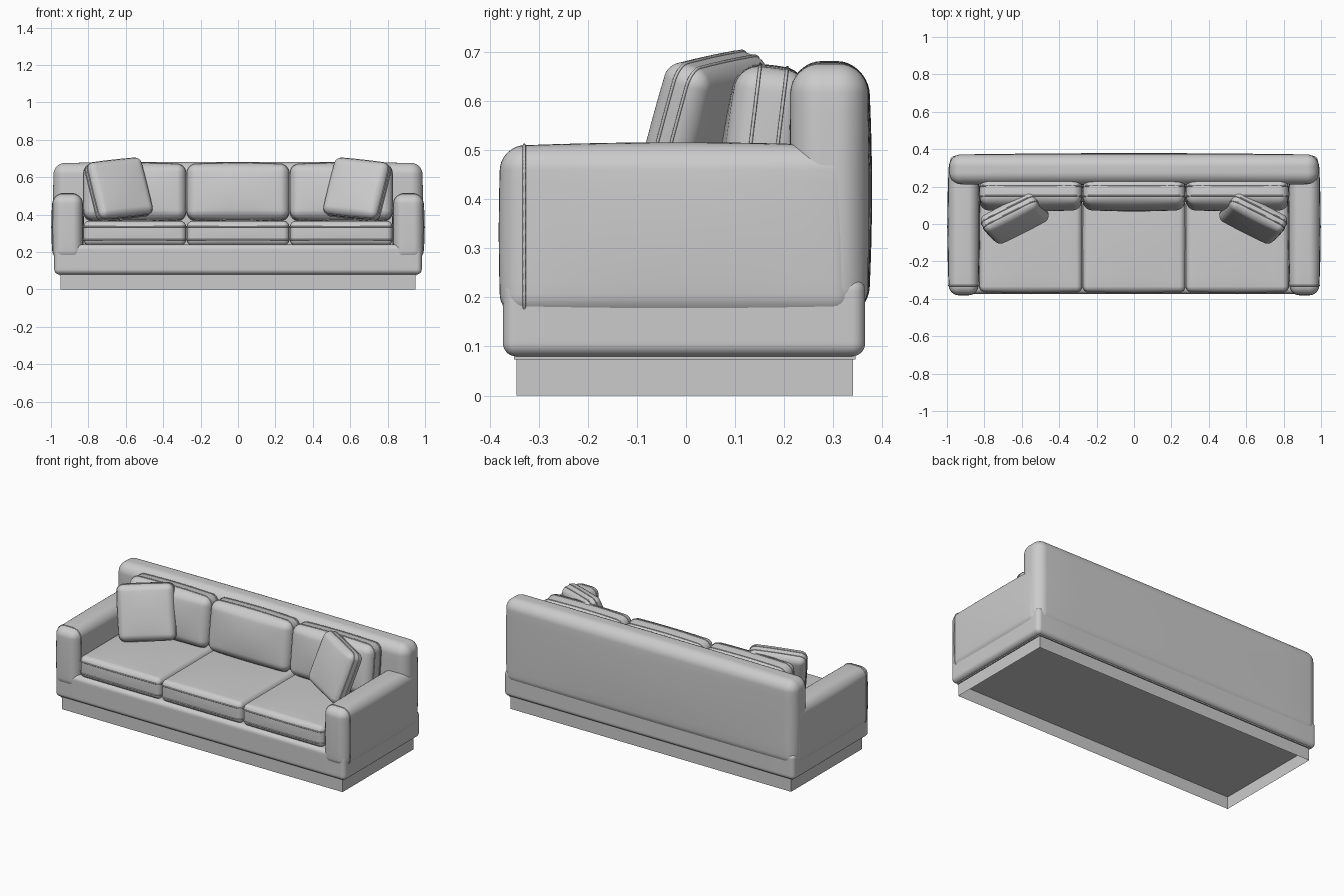
import bpy, bmesh
from math import radians, tan, atan2, pi
from mathutils import Vector, Euler

if "Cube" in bpy.data.objects:
    bpy.data.objects.remove(bpy.data.objects["Cube"])

K = 5   # grid steps from a flat side to the middle of a rounded edge
M = 10  # grid steps across each flat side


def soft_box(name, loc, size, r, bulge=(0, 0, 0), rot=(0, 0, 0), pipe_axis=None, pipe_sides=(-1, 1)):
    """Rounded, slightly puffed box; optional piping ring on the seams across pipe_axis."""
    half = [s / 2 for s in size]
    n = 2 * K + M

    def grid(i, h):
        flat = h - r
        if i < K:
            return -flat - r * tan((K - i) / K * pi / 4)
        if i > K + M:
            return flat + r * tan((i - K - M) / K * pi / 4)
        return -flat + 2 * flat * (i - K) / M

    def shape(p):
        inner = Vector([max(-(h - r), min(h - r, c)) for c, h in zip(p, half)])
        q = inner + (p - inner).normalized() * r
        t = [c / h for c, h in zip(q, half)]
        for a in range(3):
            b, c = (a + 1) % 3, (a + 2) % 3
            q[a] += bulge[a] * t[a] * (1 - t[b] ** 2) * (1 - t[c] ** 2)
        return q

    bm = bmesh.new()
    bmesh.ops.create_cube(bm, size=2)
    bmesh.ops.subdivide_edges(bm, edges=bm.edges[:], cuts=n - 1, use_grid_fill=True)
    rings = {s: [] for s in pipe_sides}
    for v in bm.verts:
        idx = [round((c + 1) / 2 * n) for c in v.co]
        v.co = shape(Vector([grid(i, h) for i, h in zip(idx, half)]))
        if pipe_axis is not None:
            for s in pipe_sides:
                if idx[pipe_axis] == (K if s < 0 else K + M):
                    rings[s].append(v.co.copy())
    bmesh.ops.recalc_face_normals(bm, faces=bm.faces[:])
    mesh = bpy.data.meshes.new(name)
    bm.to_mesh(mesh)
    bm.free()
    mesh.shade_smooth()
    place(name, mesh, loc, rot)

    # piping along the seams
    if pipe_axis is not None:
        a, b = (pipe_axis + 1) % 3, (pipe_axis + 2) % 3
        curve = bpy.data.curves.new(name + "_piping", 'CURVE')
        curve.dimensions = '3D'
        curve.bevel_depth = 0.0035
        curve.bevel_resolution = 1
        for pts in rings.values():
            pts.sort(key=lambda p: atan2(p[b], p[a]))
            sp = curve.splines.new('POLY')
            sp.points.add(len(pts) - 1)
            for pt, p in zip(sp.points, pts):
                pt.co = (*p, 1)
            sp.use_cyclic_u = True
        place(name + "_piping", curve, loc, rot)


def place(name, data, loc, rot=(0, 0, 0)):
    ob = bpy.data.objects.new(name, data)
    ob.location = loc
    ob.rotation_euler = rot
    bpy.context.collection.objects.link(ob)
    return ob


def open_box(name, x, y0, y1, z0, z1):
    """Box without a bottom."""
    bm = bmesh.new()
    bmesh.ops.create_cube(bm, size=1)
    for v in bm.verts:
        v.co = (v.co.x * 2 * x, y1 if v.co.y > 0 else y0, z1 if v.co.z > 0 else z0)
    bottom = [f for f in bm.faces if f.normal.z < -0.5]
    bmesh.ops.delete(bm, geom=bottom, context='FACES_ONLY')
    mesh = bpy.data.meshes.new(name)
    bm.to_mesh(mesh)
    bm.free()
    place(name, mesh, (0, 0, 0))


# hollow plinth with a thin lip under the base
open_box("plinth", 0.95, -0.345, 0.34, 0, 0.074)
open_box("plinth_lip", 0.954, -0.35, 0.345, 0.073, 0.082)

# upholstered base and backrest
soft_box("base", (0, -0.004, 0.16), (1.965, 0.738, 0.16), 0.027)
soft_box("backrest", (0, 0.292, 0.418), (1.97, 0.158, 0.515), 0.06, (0.004, 0.008, 0.006))

# arms, with piping around the front panel
for side, label in ((-1, "left"), (1, "right")):
    soft_box(label + "_arm", (side * 0.911, -0.015, 0.333), (0.155, 0.725, 0.35), 0.048,
             (0.01, 0.004, 0.008), pipe_axis=1, pipe_sides=(-1,))

# seat and back cushions
for i, label in ((-1, "left"), (0, "middle"), (1, "right")):
    soft_box(label + "_seat_cushion", (i * 0.552, -0.075, 0.3), (0.546, 0.575, 0.13), 0.03,
             (0.002, 0.006, 0.008), pipe_axis=2)
    soft_box(label + "_back_cushion", (i * 0.552, 0.16, 0.518), (0.542, 0.145, 0.296), 0.045,
             (0.004, 0.016, 0.008), (radians(-7), 0, 0), pipe_axis=1)

# throw pillows leaning in the corners: roll, then lean back, then turn inward
for side, label in ((-1, "left"), (1, "right")):
    turn = Euler((0, 0, radians(-25 * side))).to_matrix()
    lean = Euler((radians(-19), 0, 0)).to_matrix()
    roll = Euler((0, radians(6 * side), 0)).to_matrix()
    soft_box(label + "_throw_pillow", (side * 0.638, 0.03, 0.535), (0.32, 0.1, 0.315), 0.035,
             (0.003, 0.012, 0.003), (turn @ lean @ roll).to_euler(), pipe_axis=1)
